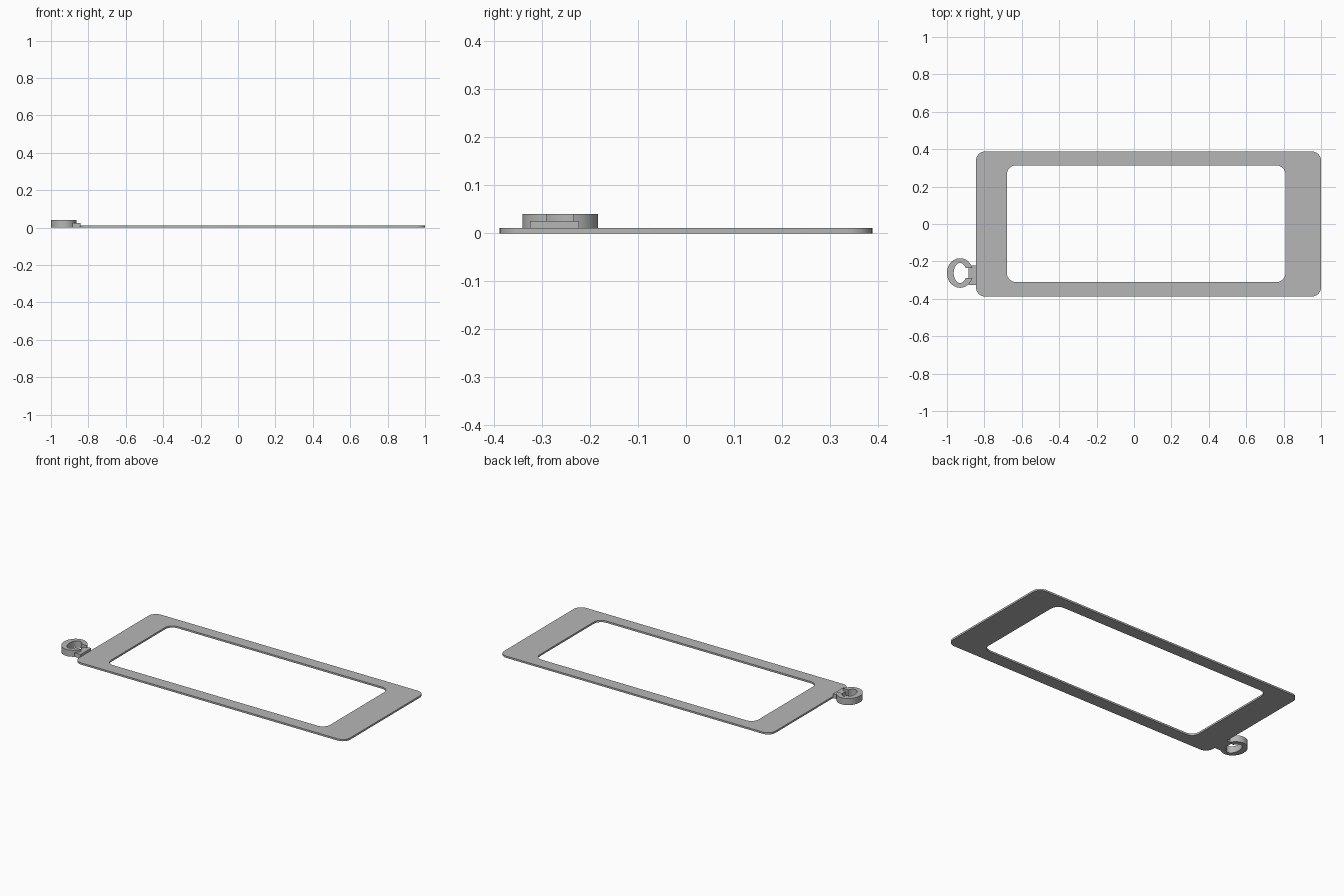
import bpy, bmesh
from math import sin, cos, asin, pi

cube = bpy.data.objects.get("Cube")
if cube:
    bpy.data.objects.remove(cube, do_unlink=True)

grey = bpy.data.materials.new("plain grey")
grey.use_nodes = True
grey.diffuse_color = (0.47, 0.47, 0.47, 1)
grey.node_tree.nodes["Principled BSDF"].inputs["Base Color"].default_value = grey.diffuse_color


def rounded_rect(x0, x1, y0, y1, r, steps=8):
    """Outline of a rectangle with round corners, counter-clockwise."""
    centres = [(x1 - r, y1 - r), (x0 + r, y1 - r), (x0 + r, y0 + r), (x1 - r, y0 + r)]
    return [(cx + r * cos(a), cy + r * sin(a))
            for q, (cx, cy) in enumerate(centres)
            for a in [(q + i / steps) * pi / 2 for i in range(steps + 1)]]


def open_ellipse(cx, cy, rx, ry, half_gap, steps=48):
    """Elliptical arc with a gap of fixed width facing +x."""
    a = asin(half_gap / ry)
    angles = [a + (2 * pi - 2 * a) * i / steps for i in range(steps + 1)]
    return [(cx + rx * cos(t), cy + ry * sin(t)) for t in angles]


def band(name, outer, inner, z0, z1, closed):
    """Solid strip between two matching outlines."""
    bm = bmesh.new()
    rows = [[bm.verts.new((x, y, z)) for x, y in line]
            for line, z in ((outer, z0), (outer, z1), (inner, z1), (inner, z0))]
    n = len(outer)
    for i in range(n if closed else n - 1):
        j = (i + 1) % n
        for k in range(4):
            a, b = rows[k], rows[(k + 1) % 4]
            bm.faces.new((a[i], a[j], b[j], b[i]))
    if not closed:
        for i in (0, n - 1):
            bm.faces.new([row[i] for row in rows])
    bmesh.ops.recalc_face_normals(bm, faces=bm.faces)
    return finish(name, bm)


def finish(name, bm):
    mesh = bpy.data.meshes.new(name)
    bm.to_mesh(mesh)
    bm.free()
    mesh.materials.append(grey)
    obj = bpy.data.objects.new(name, mesh)
    bpy.context.collection.objects.link(obj)
    bpy.context.view_layer.objects.active = obj
    bpy.ops.object.select_all(action='DESELECT')
    obj.select_set(True)
    bpy.ops.object.shade_smooth_by_angle()
    return obj


# Flat frame with a rounded window
band("frame_plate",
     rounded_rect(-0.845, 1.0, -0.388, 0.388, 0.05),
     rounded_rect(-0.68, 0.81, -0.311, 0.314, 0.05), 0, 0.011, True)

# Open ring, its gap facing the frame
band("open_ring",
     open_ellipse(-0.93, -0.262, 0.07, 0.079, 0.028),
     open_ellipse(-0.93, -0.262, 0.034, 0.054, 0.028), 0, 0.04, False)

# Low tab joining the ring to the frame
bm = bmesh.new()
bmesh.ops.create_cube(bm, size=1)
bmesh.ops.scale(bm, vec=(0.042, 0.102, 0.026), verts=bm.verts)
bmesh.ops.translate(bm, vec=(-0.864, -0.274, 0.013), verts=bm.verts)
finish("ring_tab", bm)
